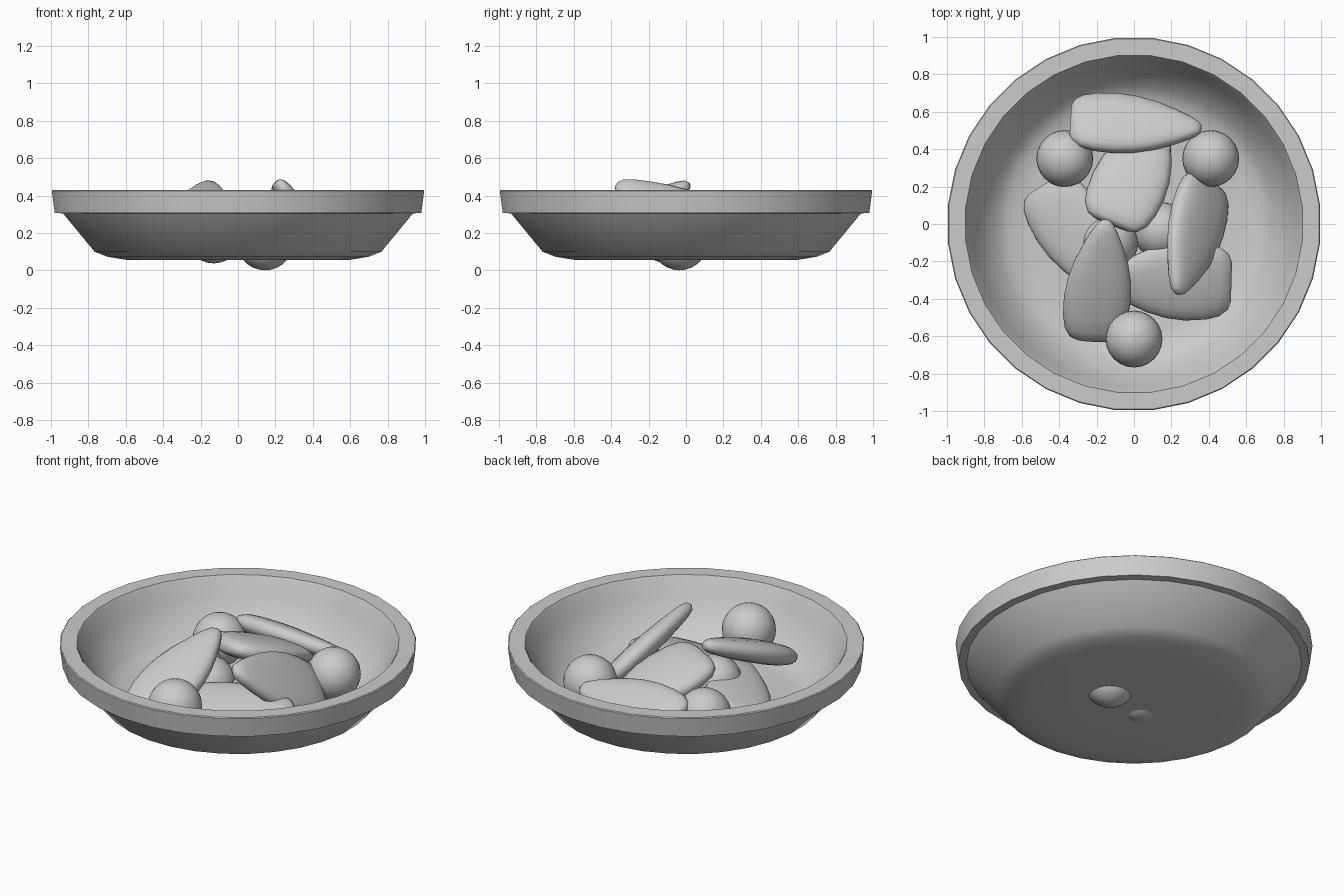
import bpy, bmesh
from math import sin, cos, pi, radians
from mathutils import Vector

if "Cube" in bpy.data.objects:
    bpy.data.objects.remove(bpy.data.objects["Cube"])


def finish(name, bm, angle=35):
    bmesh.ops.recalc_face_normals(bm, faces=bm.faces)
    me = bpy.data.meshes.new(name)
    bm.to_mesh(me)
    bm.free()
    ob = bpy.data.objects.new(name, me)
    bpy.context.collection.objects.link(ob)
    bpy.ops.object.select_all(action='DESELECT')
    ob.select_set(True)
    bpy.context.view_layer.objects.active = ob
    bpy.ops.object.shade_smooth_by_angle(angle=radians(angle))
    return ob


def loft(bm, rings):
    # Skin consecutive rings and close both ends
    loops = [[bm.verts.new(p) for p in ring] for ring in rings]
    n = len(loops[0])
    for a, b in zip(loops, loops[1:]):
        for i in range(n):
            j = (i + 1) % n
            bm.faces.new((a[i], a[j], b[j], b[i]))
    bm.faces.new(loops[0])
    bm.faces.new(loops[-1])


# Bowl: lathed profile from underside, over the thick rim, to the inner floor
SIDES = 32
profile = [(0.3, 0.055), (0.60, 0.057), (0.70, 0.073), (0.77, 0.10), (0.94, 0.305),
           (0.985, 0.308), (1.0, 0.425), (0.995, 0.43), (0.905, 0.43), (0.895, 0.415),
           (0.86, 0.32), (0.80, 0.225), (0.74, 0.155), (0.68, 0.115), (0.58, 0.10), (0.3, 0.097)]
bm = bmesh.new()
loft(bm, [[(r * cos((i + 0.5) * 2 * pi / SIDES), r * sin((i + 0.5) * 2 * pi / SIDES), z)
           for i in range(SIDES)] for r, z in profile])
finish("bowl", bm)

# Round pieces lying in the bowl
balls = [(-0.37, 0.35, 0.22), (0.41, 0.35, 0.215), (0.0, -0.615, 0.277),
         (0.145, -0.035, 0.153), (-0.13, -0.1, 0.19)]
for k, c in enumerate(balls):
    bm = bmesh.new()
    bmesh.ops.create_uvsphere(bm, u_segments=24, v_segments=14, radius=0.152)
    bmesh.ops.translate(bm, verts=bm.verts, vec=c)
    finish(f"ball_{k + 1}", bm)

# Wedge pieces: flat teardrops, (position along length, half width, half thickness)
STATIONS = [(0.0, 0.10, 0.025), (0.025, 0.14, 0.042), (0.09, 0.172, 0.057), (0.2, 0.19, 0.064),
            (0.35, 0.196, 0.066), (0.5, 0.185, 0.064), (0.65, 0.157, 0.058), (0.8, 0.113, 0.050),
            (0.91, 0.073, 0.042), (0.975, 0.043, 0.030), (1.0, 0.018, 0.012)]


def spow(v, e):
    return (abs(v) ** e) * (1 if v >= 0 else -1)


def wedge(name, tail, tip, normal, width=1.0):
    tail, tip = Vector(tail), Vector(tip)
    axis = (tip - tail).normalized()
    side = axis.cross(Vector(normal)).normalized()
    up = side.cross(axis)
    rings = []
    for t, w, h in STATIONS:
        c = tail.lerp(tip, t)
        rings.append([c + side * (w * width * spow(cos(a), 0.8)) + up * (h * spow(sin(a), 0.8))
                      for a in (i * 2 * pi / 20 for i in range(20))])
    bm = bmesh.new()
    loft(bm, rings)
    finish(name, bm, 50)


wedge("wedge_back", (-0.34, 0.555, 0.25), (0.36, 0.51, 0.25), (0.05, 0.52, 0.85), 0.92)
wedge("wedge_middle", (-0.12, 0.0, 0.39), (0.14, 0.58, 0.18), (0, 0.3, 0.95), 1.05)
wedge("wedge_right", (0.40, 0.23, 0.15), (0.23, -0.37, 0.46), (0.74, 0.15, 0.65))
wedge("wedge_front", (-0.22, -0.62, 0.18), (-0.15, 0.02, 0.46), (0.07, -0.45, 0.89), 0.92)
wedge("wedge_left", (-0.48, 0.21, 0.15), (-0.12, -0.38, 0.2), (-0.3, 0.0, 0.95))
wedge("wedge_low", (0.52, -0.31, 0.17), (-0.17, -0.30, 0.2), (0.05, -0.3, 0.95), 1.12)
